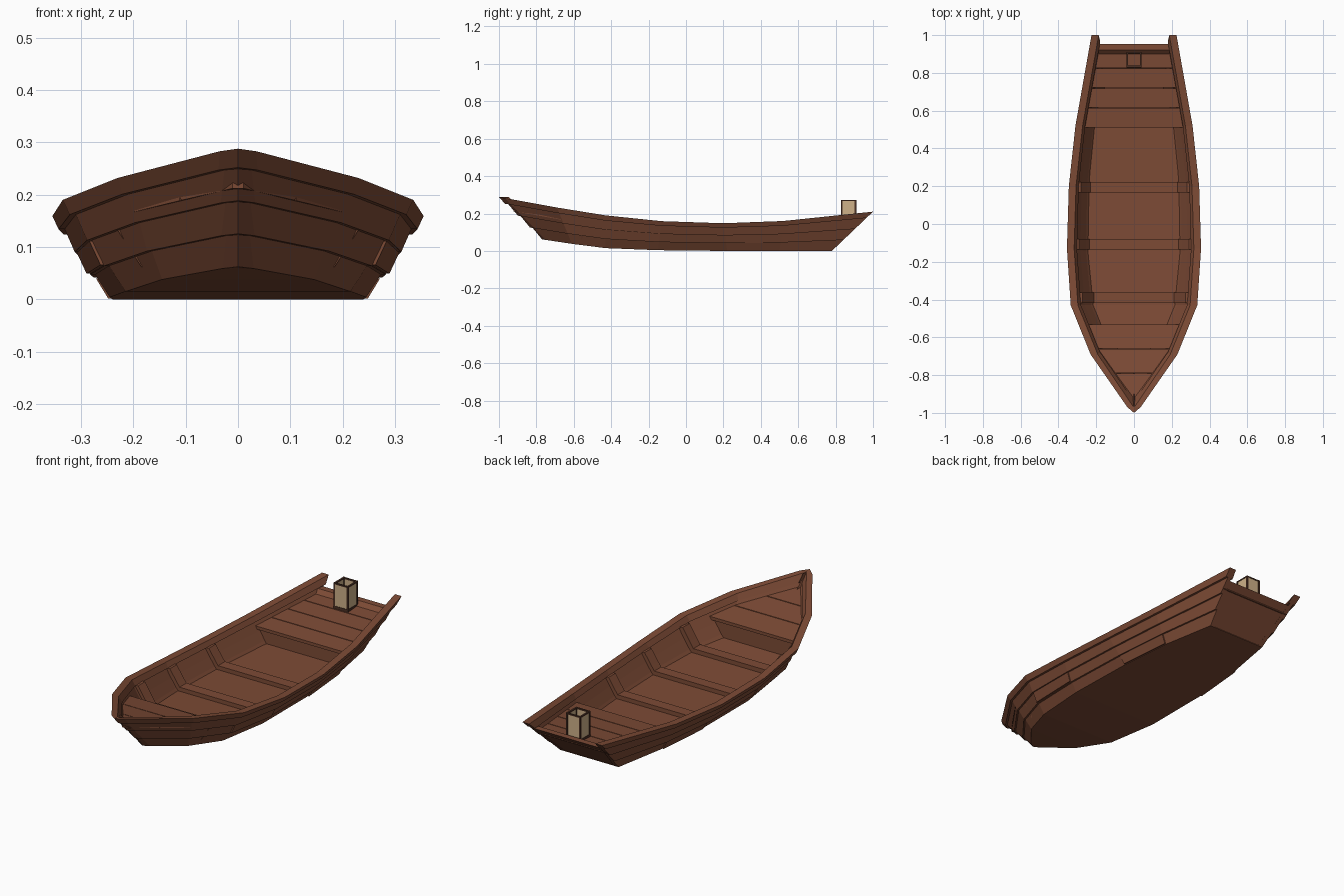
import bpy, bmesh

if "Cube" in bpy.data.objects:
    bpy.data.objects.remove(bpy.data.objects["Cube"])


def material(name, rgb):
    m = bpy.data.materials.new(name)
    m.diffuse_color = (*rgb, 1)
    m.use_nodes = True
    m.node_tree.nodes["Principled BSDF"].inputs["Base Color"].default_value = m.diffuse_color
    return m


WOOD = material("brown wood", (0.205, 0.070, 0.036))
PANEL = material("tan paper", (0.62, 0.44, 0.25))
FRAME = material("dark wood", (0.07, 0.03, 0.018))

# hull stations: top y, half width, z, then bottom y, half width, z
STATIONS = [
    (-1.00, 0.000, 0.288, -0.77, 0.000, 0.062),
    (-0.97, 0.035, 0.283, -0.75, 0.030, 0.059),
    (-0.69, 0.230, 0.232, -0.61, 0.145, 0.038),
    (-0.43, 0.335, 0.190, -0.43, 0.215, 0.015),
    (-0.13, 0.355, 0.159, -0.15, 0.245, 0.004),
    (0.20, 0.345, 0.148, 0.22, 0.240, 0.0),
    (0.52, 0.310, 0.160, 0.50, 0.215, 0.0),
    (1.00, 0.225, 0.210, 0.78, 0.165, 0.0)]


def hull(s, t, off=0.0):
    """Point on the hull side at height fraction t, moved sideways by off."""
    yt, wt, zt, yb, wb, zb = s
    x = wb + (wt - wb) * t ** 0.85
    y = yb + (yt - yb) * t
    z = zb + (zt - zb) * t
    if wt == 0:
        return (0, max(y - 1.4 * off, -1), z)
    return (max(x + off, 0.002), y, z)


def at(t, y):
    """Half width and height of the hull line t at position y."""
    pts = [hull(s, t) for s in STATIONS]
    for a, b in zip(pts, pts[1:]):
        if y <= b[1]:
            break
    k = (y - a[1]) / (b[1] - a[1])
    return a[0] + (b[0] - a[0]) * k, a[2] + (b[2] - a[2]) * k


def loft(name, rings, mat=WOOD, mirror=False, cap_start=True):
    bm = bmesh.new()
    vs = [[bm.verts.new(p) for p in r] for r in rings]
    n = len(rings[0])
    for a, b in zip(vs, vs[1:]):
        for i in range(n):
            j = (i + 1) % n
            bm.faces.new((a[i], a[j], b[j], b[i]))
    if cap_start:
        bm.faces.new(vs[0])
    bm.faces.new(vs[-1])
    bmesh.ops.recalc_face_normals(bm, faces=bm.faces)
    if mirror:
        geo = bmesh.ops.duplicate(bm, geom=bm.verts[:] + bm.edges[:] + bm.faces[:])["geom"]
        for v in [g for g in geo if isinstance(g, bmesh.types.BMVert)]:
            v.co.x *= -1
        bmesh.ops.reverse_faces(bm, faces=[g for g in geo if isinstance(g, bmesh.types.BMFace)])
    me = bpy.data.meshes.new(name)
    bm.to_mesh(me)
    bm.free()
    me.materials.append(mat)
    ob = bpy.data.objects.new(name, me)
    bpy.context.collection.objects.link(ob)
    return ob


def box(name, x0, x1, y0, y1, z0, z1, mat):
    return loft(name, [[(x0, y0, z), (x1, y0, z), (x1, y1, z), (x0, y1, z)] for z in (z0, z1)], mat)


def slab(name, t, ys, inset, thick):
    """Board spanning the hull from side to side."""
    rings = []
    for y in ys:
        x, z = at(t, y)
        x = max(x - inset, 0.004)
        rings.append([(-x, y, z), (x, y, z), (x, y, z - thick), (-x, y, z - thick)])
    return loft(name, rings)


def strip(name, stations, t0, t1, o0, o1, inner, cap=False):
    return loft(name, [[hull(s, t0, o0), hull(s, t1, o1), hull(s, t1, inner), hull(s, t0, inner)]
                       for s in stations], mirror=True, cap_start=cap)


# lapped side planks and gunwale
LAPS = [0.0, 0.28, 0.56, 0.86]
for i in range(3):
    strip(f"side_plank_{i + 1}", STATIONS, LAPS[i], LAPS[i + 1], 0.0, -0.009, -0.028)
strip("gunwale", STATIONS, 0.84, 1.0, 0.003, 0.0, -0.038)

# repair boards on the sides
strip("repair_board_front", STATIONS[3:5], 0.29, 0.55, 0.006, -0.003, -0.015, True)
strip("repair_board_rear", STATIONS[5:7], 0.01, 0.27, 0.006, -0.003, -0.015, True)

# bottom
rings = []
for s in STATIONS:
    x, y, z = hull(s, 0)
    x = max(x - 0.001, 0.001)
    rings.append([(-x, y, z), (x, y, z), (x, y, z + 0.012), (-x, y, z + 0.012)])
loft("bottom", rings)

# transom at the stern
outer = []
for t in (0.0, 0.28, 0.56, 0.8):
    outer.append(hull(STATIONS[-1], t, -0.012))
outline = outer + [(-x, y, z) for x, y, z in reversed(outer)]
loft("transom", [[(x, y - d, z) for x, y, z in outline] for d in (0.003, 0.035)])

# inner floor
slab("floor", 0.2, [-0.62, -0.43, -0.14, 0.21, 0.51, 0.62], 0.018, 0.015)


# bow and stern decks made of cross boards
def deck(name, t, cuts, knee):
    for i, (a, b) in enumerate(zip(cuts, cuts[1:])):
        ys = [a + 0.002] + [k for k in knee if a < k < b] + [b - 0.002]
        slab(f"{name}_board_{i + 1}", t, ys, 0.014, 0.016)


deck("bow_deck", 0.75, [-0.925, -0.79, -0.66, -0.53], [-0.67])
deck("stern_deck", 0.72, [0.51, 0.615, 0.72, 0.825, 0.925], [])

# bulkheads under the decks
for name, y, d in (("bow_bulkhead", -0.545, -0.015), ("stern_bulkhead", 0.525, 0.015)):
    (xa, za), (xb, zb) = at(0.18, y), at(0.68, y)
    xa, xb = xa - 0.012, xb - 0.012
    loft(name, [[(-xa, yy, za), (xa, yy, za), (xb, yy, zb), (-xb, yy, zb)] for yy in (y, y + d)])

# ribs across the floor and up the sides
for i, y in enumerate((-0.39, -0.108, 0.195)):
    (xa, za), (xm, zm), (xb, zb) = at(0.18, y), at(0.5, y), at(0.85, y)
    half = [(xa - 0.014, za), (xm - 0.02, zm), (xb - 0.022, zb),
            (xb - 0.05, zb), (xm - 0.052, zm), (xa - 0.035, za + 0.024)]
    prof = half + [(-x, z) for x, z in reversed(half)]
    loft(f"rib_{i + 1}", [[(x, yy, z) for x, z in prof] for yy in (y - 0.028, y + 0.028)])

# lantern, open at the top
CY, R, B, Z0, Z1 = 0.87, 0.041, 0.009, 0.14, 0.273
for sx in (-1, 1):
    x0, x1 = sorted((sx * R, sx * (R - B)))
    for sy in (-1, 1):
        y0, y1 = sorted((CY + sy * R, CY + sy * (R - B)))
        box("lantern_post", x0, x1, y0, y1, Z0, Z1, FRAME)
    for za, zb in ((Z0, Z0 + 0.016), (Z1 - 0.007, Z1 - 0.0005)):
        box("lantern_side_bar", x0, x1, CY - R + B, CY + R - B, za, zb, FRAME)
        y0, y1 = sorted((CY + sx * R, CY + sx * (R - B)))
        box("lantern_cross_bar", -R + B, R - B, y0, y1, za, zb, FRAME)
    p0, p1 = sorted((sx * (R - 0.002), sx * (R - 0.006)))
    box("lantern_side_panel", p0, p1, CY - R + B, CY + R - B, Z0 + 0.016, Z1 - 0.007, PANEL)
    box("lantern_cross_panel", -R + B, R - B, CY + p0, CY + p1, Z0 + 0.016, Z1 - 0.007, PANEL)
